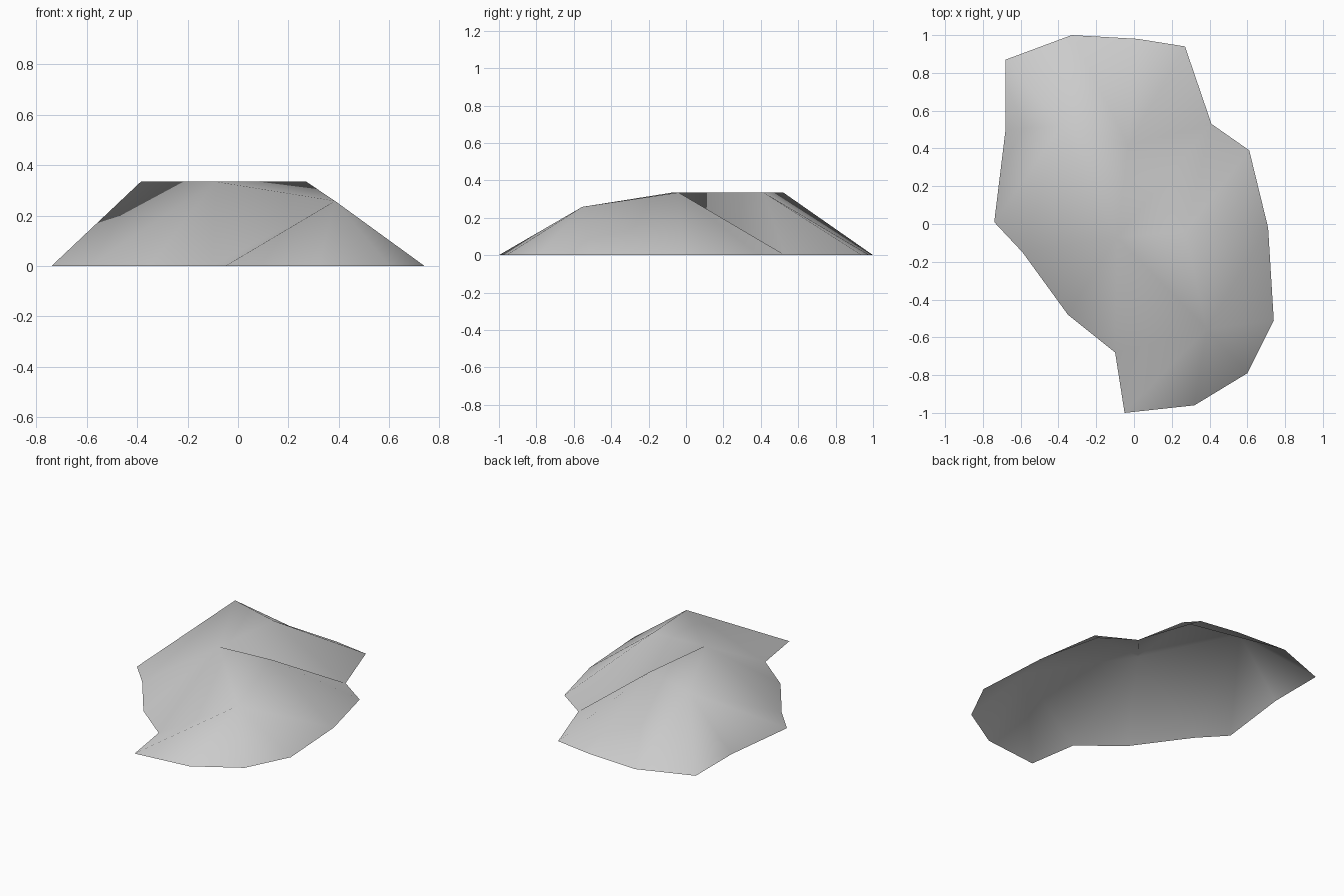
import bpy
import bmesh

cube = bpy.data.objects.get("Cube")
if cube:
    bpy.data.objects.remove(cube, do_unlink=True)

# Stone material
stone = bpy.data.materials.new("pale_grey_stone")
stone.use_nodes = True
colour = (0.6, 0.6, 0.6, 1.0)
stone.diffuse_color = colour
shader = next(n for n in stone.node_tree.nodes if n.type == 'BSDF_PRINCIPLED')
shader.inputs["Base Color"].default_value = colour
shader.inputs["Roughness"].default_value = 0.9

# Ground outline of the mound, clockwise from the back right corner
outline = [(-.68, .87), (-.33, 1), (.02, .98), (.27, .94), (.41, .53), (.61, .39),
           (.71, -.02), (.74, -.51), (.6, -.79), (.32, -.96), (-.05, -1),
           (-.1, -.68), (-.35, -.48), (-.59, -.15), (-.74, .01), (-.68, .5)]

# Summit points
summits = {
    "back_peak": (-.385, .52, .335),
    "back_shoulder": (-.03, .415, .335),
    "saddle": (-.09, -.07, .335),
    "front_shoulder": (.27, -.04, .335),
    "front_peak": (.385, -.555, .258),
}

# Walk round the mound: each summit fans down to a run of outline points
fans = [("back_peak", 13, 17), ("back_shoulder", 1, 4), ("saddle", 4, 4),
        ("front_shoulder", 4, 6), ("front_peak", 6, 11), ("saddle", 11, 13)]

bm = bmesh.new()
rim = [bm.verts.new((x, y, 0)) for x, y in outline]
top = {name: bm.verts.new(co) for name, co in summits.items()}


def add_face(*verts):
    face = bm.faces.new(verts)
    face.smooth = True
    face.normal_update()
    if face.normal.z < 0:
        face.normal_flip()


def rim_point(i):
    return rim[i % len(rim)]


# Slopes below each summit, and the slope joining it to the next summit
for i, (name, first, last) in enumerate(fans):
    for k in range(first, last):
        add_face(top[name], rim_point(k), rim_point(k + 1))
    following = fans[(i + 1) % len(fans)][0]
    add_face(top[name], rim_point(last), top[following])

# Flat tops either side of the gully
add_face(top["back_peak"], top["saddle"], top["back_shoulder"])
add_face(top["front_peak"], top["front_shoulder"], top["saddle"])

mesh = bpy.data.meshes.new("rock_mound")
bm.to_mesh(mesh)
bm.free()
mesh.materials.append(stone)
mound = bpy.data.objects.new("rock_mound", mesh)
bpy.context.collection.objects.link(mound)
